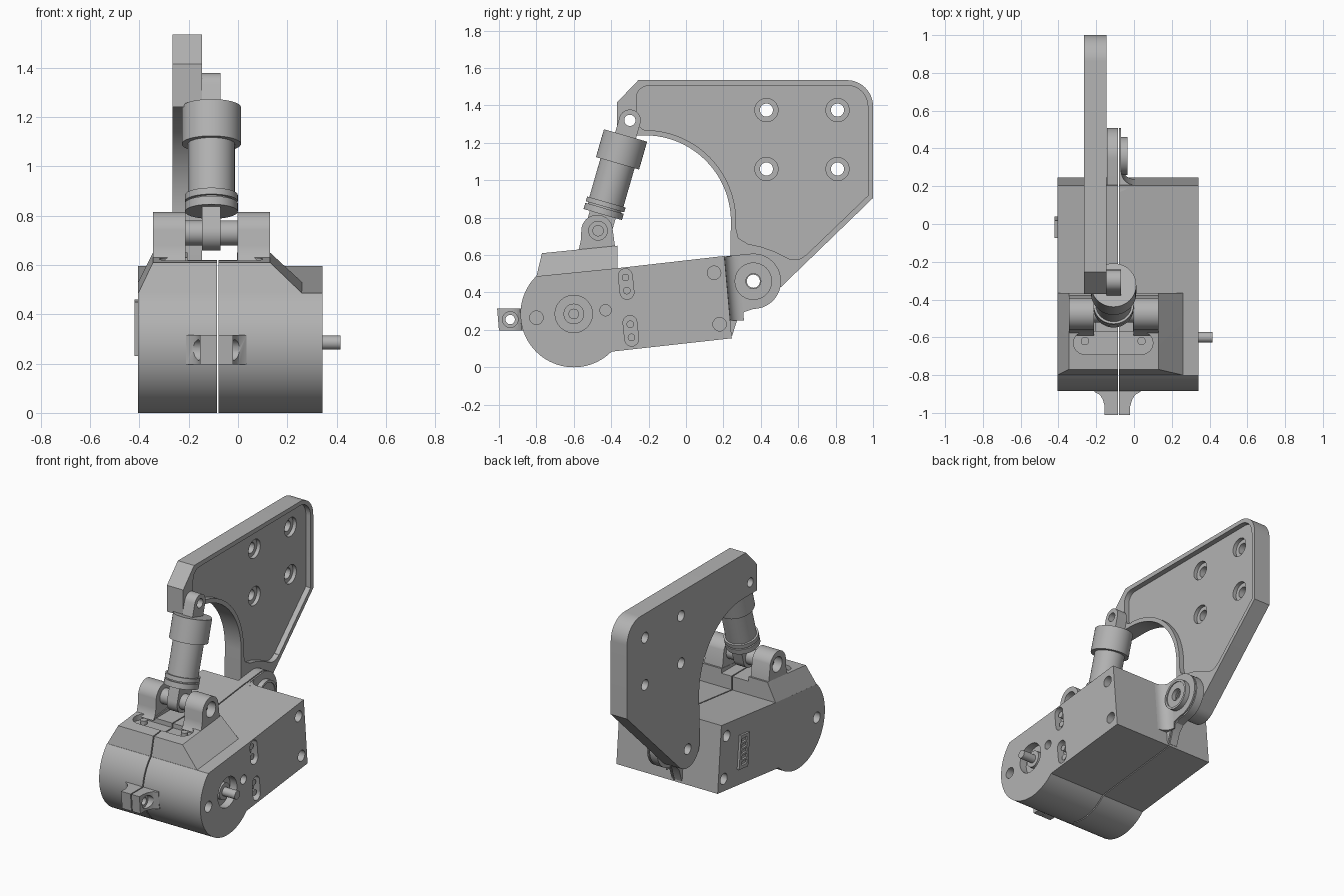
import bpy, bmesh
from math import sin, cos, radians
from mathutils import Vector, Matrix

if "Cube" in bpy.data.objects:
    bpy.data.objects.remove(bpy.data.objects["Cube"], do_unlink=True)

grey = bpy.data.materials.new("machined grey")
grey.use_nodes = True
grey.diffuse_color = (0.45, 0.45, 0.45, 1)
grey.node_tree.nodes["Principled BSDF"].inputs["Base Color"].default_value = (0.45, 0.45, 0.45, 1)
parts = []


def finish(name, bm):
    bmesh.ops.recalc_face_normals(bm, faces=bm.faces)
    mesh = bpy.data.meshes.new(name)
    bm.to_mesh(mesh)
    bm.free()
    mesh.materials.append(grey)
    ob = bpy.data.objects.new(name, mesh)
    bpy.context.collection.objects.link(ob)
    parts.append(ob)
    return ob


def extrude(name, points, vector):
    bm = bmesh.new()
    face = bm.faces.new([bm.verts.new(p) for p in points])
    new = bmesh.ops.extrude_face_region(bm, geom=[face])["geom"]
    bmesh.ops.translate(bm, verts=[v for v in new if isinstance(v, bmesh.types.BMVert)], vec=vector)
    return finish(name, bm)


def side(name, profile, x0, x1):
    """Extrude a (y, z) profile across x."""
    return extrude(name, [(x0, y, z) for y, z in profile], (x1 - x0, 0, 0))


def arc(y, z, r, a, b, n=16):
    steps = [radians(a + (b - a) * i / n) for i in range(n + 1)]
    return [(y + r * cos(t), z + r * sin(t)) for t in steps]


def disc(name, y, z, r, x0, x1):
    return side(name, arc(y, z, r, 0, 360, 40)[:-1], x0, x1)


def slot(name, y, z, half, r, x0, x1):
    """Upright rounded slot, leaning with the housing."""
    pts = arc(0, half, r, 0, 180) + arc(0, -half, r, 180, 360)
    c, s = cos(radians(6)), sin(radians(6))
    return side(name, [(y + c * a - s * b, z + s * a + c * b) for a, b in pts], x0, x1)


def box(name, lo, hi):
    return extrude(name, [(lo[0], lo[1], lo[2]), (hi[0], lo[1], lo[2]),
                          (hi[0], hi[1], lo[2]), (lo[0], hi[1], lo[2])], (0, 0, hi[2] - lo[2]))


def cut(ob, *cutters):
    """Subtract the cutters one by one, then discard them."""
    for c in cutters:
        mod = ob.modifiers.new("cut", "BOOLEAN")
        mod.operation, mod.solver, mod.object = "DIFFERENCE", "EXACT", c
        bpy.context.view_layer.update()
        graph = bpy.context.evaluated_depsgraph_get()
        mesh = bpy.data.meshes.new_from_object(ob.evaluated_get(graph))
        ob.modifiers.clear()
        ob.data = mesh
        parts.remove(c)
        bpy.data.objects.remove(c, do_unlink=True)


def slit():
    return box("slit", (-0.086, -1.1, -0.1), (-0.079, 0.6, 0.7))


# Housing with round nose
L, R = -0.405, 0.342
housing = side("housing", arc(-0.6, 0.285, 0.285, 135, 315, 40) +
               [(0.245, 0.155), (0.205, 0.595), (-0.365, 0.53)], L, R)
cut(housing, slit(), disc("shaft_recess", -0.6, 0.285, 0.1, R - 0.05, R + 0.1),
    disc("dowel_hole", -0.43, 0.305, 0.03, R - 0.05, R + 0.1))
for y, z in ((-0.8, 0.265), (0.15, 0.505), (0.18, 0.23)):
    cut(housing, disc("hole", y, z, 0.036, R - 0.1, R + 0.1),
        disc("hole", y, z, 0.036, L - 0.1, L + 0.1))
for y, z in ((-0.32, 0.445), (-0.295, 0.195)):
    cut(housing, slot("slot", y, z, 0.045, 0.037, R - 0.05, R + 0.1))
    for dz in (-0.035, 0.035):
        disc("slot_pin", y - dz * 0.1, z + dz, 0.02, R - 0.06, R - 0.015)

# Drive shaft and its bearing
disc("bearing", -0.6, 0.285, 0.055, R - 0.06, R - 0.02)
disc("drive_shaft", -0.6, 0.285, 0.028, R - 0.1, 0.415)

# Connector on the far side
connector = slot("connector", -0.015, 0.345, 0.1, 0.001, L - 0.015, L + 0.01)
parts.remove(connector)
bpy.data.objects.remove(connector, do_unlink=True)
connector = side("connector", [(-0.055, 0.23), (0.04, 0.24), (0.018, 0.46), (-0.075, 0.45)], L - 0.015, L + 0.01)
for i in range(5):
    z = 0.27 + 0.038 * i
    cut(connector, box("pin_slot", (L - 0.1, -0.045, z - 0.013), (L - 0.002, 0.01, z + 0.013)))

# Sloped hump on top of the housing
bm = bmesh.new()
for x0, x1, y, z in ((L, 0.26, -0.8, 0.485), (L, 0.26, -0.365, 0.53),
                     (-0.345, 0.13, -0.77, 0.61), (-0.345, 0.13, -0.365, 0.65)):
    bm.verts.new((x0, y, z))
    bm.verts.new((x1, y, z))
bmesh.ops.convex_hull(bm, input=bm.verts)
hump = finish("hump", bm)
pocket = [(x, y, 0.59) for x, y in arc(0.04, -0.63, 0.06, -90, 90) + arc(-0.26, -0.63, 0.06, 90, 270)]
cut(hump, slit(), extrude("pocket", pocket, (0, 0, 0.2)),
    box("clevis_gap", (-0.205, -0.6, 0.62), (-0.005, -0.3, 0.75)))
for x in (-0.26, 0.04):
    post = [(a, b, 0.58) for a, b in arc(x, -0.62, 0.022, 0, 360, 24)[:-1]]
    extrude("pocket_screw", post, (0, 0, 0.035))

# Clevis ears, sleeves and pin
ear_profile = [(-0.59, 0.61), (-0.572, 0.635), (-0.562, 0.68)] + \
    arc(-0.475, 0.73, 0.085, 172, 20) + [(-0.38, 0.65), (-0.375, 0.61)]
for x0, x1 in ((-0.345, -0.212), (-0.003, 0.13)):
    ear = side("clevis_ear", ear_profile, x0, x1)
    cut(ear, disc("ear_hole", -0.47, 0.73, 0.05, -0.5, 0.5))
disc("clevis_pin", -0.47, 0.73, 0.03, -0.3, 0.085)
for x0, x1 in ((-0.26, -0.145), (-0.07, 0.045)):
    disc("clevis_sleeve", -0.47, 0.73, 0.0505, x0, x1)

# Strut, turned around its leaning axis
base = Vector((-0.108, -0.47, 0.73))
axis = Vector((0, 0.17, 0.59)).normalized()
turn = axis.to_track_quat("Z", "Y").to_matrix().to_4x4()


def strut(name, r, t0, t1):
    bm = bmesh.new()
    bmesh.ops.create_cone(bm, cap_ends=True, segments=48, radius1=r, radius2=r, depth=t1 - t0,
                          matrix=Matrix.Translation(base + axis * (t0 + t1) / 2) @ turn)
    return finish(name, bm)


strut("strut_collar", 0.107, 0.09, 0.125)
strut("strut_groove", 0.092, 0.12, 0.14)
strut("strut_ring", 0.107, 0.133, 0.16)
strut("strut_barrel", 0.095, 0.15, 0.4)
strut("strut_cap", 0.12, 0.375, 0.53)
for name, t, r, sign in (("lower_eye", 0, 0.072, 1), ("upper_eye", 0.614, 0.058, -1)):
    c = base + axis * t
    end = c + axis * 0.12 * sign
    n = Vector((0, axis.z, -axis.y)) * r * sign
    tilt = -16
    a0 = 180 + tilt if sign > 0 else tilt
    eye = side(name, arc(c.y, c.z, r, a0, a0 + 180) +
               [(end.y + n.y, end.z + n.z), (end.y - n.y, end.z - n.z)], -0.145, -0.07)
    cut(eye, disc("eye_hole", c.y, c.z, 0.03, -0.5, 0.5))

# Swing plate with recessed face, counterbored holes and pivot
plate = side("swing_plate", [(-0.255, 1.535)] + arc(0.86, 1.395, 0.14, 90, 0) + [(1.0, 0.905)] +
             arc(0.36, 0.46, 0.125, -46, -180) + arc(-0.22, 0.78, 0.46, 0, 88, 28) +
             [(-0.37, 1.24), (-0.37, 1.415)], -0.265, -0.145)
recess = side("recess", arc(-0.2, 1.44, 0.065, 180, 90, 8) + arc(0.86, 1.395, 0.112, 90, 0) +
              [(0.972, 0.917), (0.64, 0.598)] + arc(0.58, 0.655, 0.08, -45, -110, 8) +
              [(0.47, 0.62), (0.4, 0.645), (0.33, 0.66), (0.28, 0.69), (0.268, 0.74)] +
              arc(-0.22, 0.78, 0.488, 0, 88, 28) + arc(-0.2, 1.33, 0.065, 270, 180, 8), -0.18, -0.1)
cut(plate, recess)
for y in (0.43, 0.81):
    for z in (1.06, 1.375):
        cut(plate, disc("bore", y, z, 0.062, -0.205, 0), disc("hole", y, z, 0.035, -0.5, 0))
cut(plate, disc("hole", -0.3, 1.32, 0.03, -0.5, 0), disc("hole", 0.36, 0.46, 0.035, -0.5, 0))

# Rear hinge lug, washer and fillet web
lug = side("hinge_lug", [(0.15, 0.585), (0.25, 0.598)] + arc(0.36, 0.46, 0.148, 100, -90, 28) +
           [(0.31, 0.295), (0.275, 0.255), (0.247, 0.17), (0.15, 0.2)], -0.142, -0.068)
cut(lug, slit(), disc("hole", 0.36, 0.46, 0.035, -0.5, 0.5))
washer = disc("hinge_washer", 0.36, 0.46, 0.1, -0.08, -0.035)
cut(washer, disc("hole", 0.36, 0.46, 0.04, -0.5, 0.5), disc("step", 0.36, 0.46, 0.085, -0.042, 0))
web = [(x, y, 0.25) for x, y in [(-0.075, 0.2), (-0.075, 0.31)] + arc(0.005, 0.31, 0.073, 180, 270, 8)]
extrude("hinge_web", web, (0, -0.031, 0.343))

# Front tab with flared root
half = [(-0.155, -1), (-0.155, -0.955), (-0.165, -0.92), (-0.18, -0.895), (-0.21, -0.878), (-0.21, -0.8)]
outline = half + [(-0.175 - x, y) for x, y in reversed(half)]
tab = extrude("front_tab", [(x, y, 0.197) for x, y in outline], (0, -0.01, 0.118))
cut(tab, slit(), disc("hole", -0.94, 0.255, 0.025, -0.5, 0.5),
    disc("bore", -0.94, 0.255, 0.042, -0.035, 0.5), disc("bore", -0.94, 0.255, 0.042, -0.5, -0.14))

# Smooth round surfaces, keep edges sharp
bpy.ops.object.select_all(action="DESELECT")
for ob in parts:
    ob.select_set(True)
bpy.context.view_layer.objects.active = parts[0]
bpy.ops.object.shade_smooth_by_angle(angle=radians(30))
